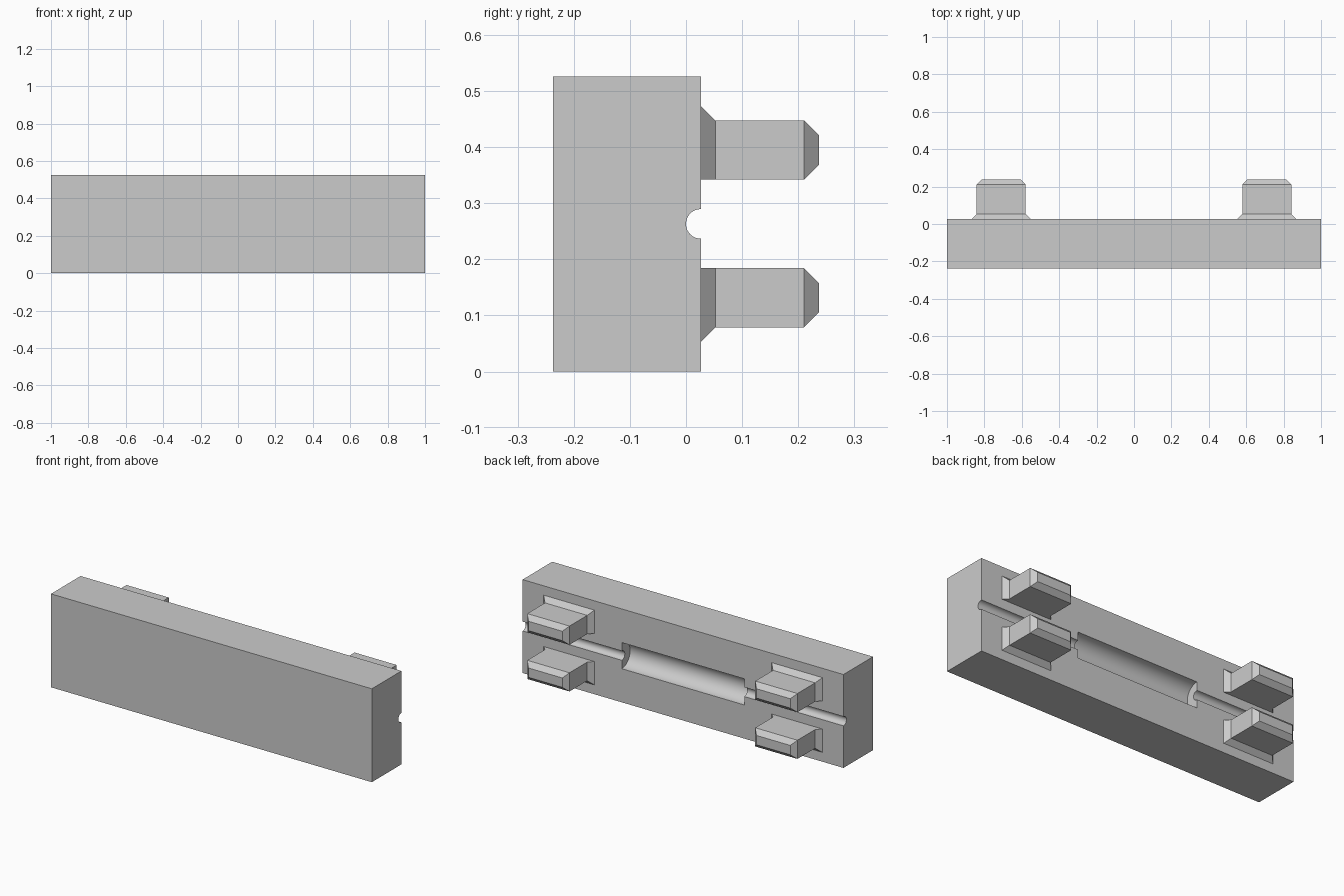
import bpy, bmesh, math

cube = bpy.data.objects.get("Cube")
if cube:
    bpy.data.objects.remove(cube, do_unlink=True)

U = 2 / 38                 # design unit: the bar is 38 x 5 x 10 units
MID_Z = 5 * U              # height of the groove line
FRONT, BACK, TIP = -4.5 * U, 0.5 * U, 4.5 * U

grey = bpy.data.materials.new("plain grey")
grey.use_nodes = True
colour = (0.6, 0.6, 0.6, 1)
grey.diffuse_color = colour
grey.node_tree.nodes["Principled BSDF"].inputs["Base Color"].default_value = colour


def make_object(name, bm):
    mesh = bpy.data.meshes.new(name)
    bm.to_mesh(mesh)
    bm.free()
    mesh.materials.append(grey)
    obj = bpy.data.objects.new(name, mesh)
    bpy.context.collection.objects.link(obj)
    return obj


def groove_cutter(name, radius, length):
    bpy.ops.mesh.primitive_cylinder_add(
        vertices=64, radius=radius, depth=length,
        location=(0, BACK, MID_Z), rotation=(0, math.pi / 2, 0))
    obj = bpy.context.object
    obj.name = name
    obj.data.materials.append(grey)
    obj.hide_render = True
    return obj


def peg(name, side, up):
    """Peg with a flared foot (flat on the inner side) and a chamfered tip."""
    c = U / 2
    # Each section: depth, growth in x, growth on outer z, growth on inner z
    sections = [(BACK, c, c, 0), (BACK + c, 0, 0, 0),
                (TIP - c, 0, 0, 0), (TIP, -c, -c, -c)]
    cx, half = side * 13.5 * U, 2.5 * U
    bm = bmesh.new()
    rings = []
    for y, gx, outer, inner in sections:
        x = half + gx
        lo, hi = 1.5 * U - inner, 3.5 * U + outer
        rings.append([bm.verts.new((cx + sx * x, y, MID_Z + up * h))
                      for sx, h in ((-1, lo), (1, lo), (1, hi), (-1, hi))])
    for a, b in zip(rings, rings[1:]):
        for i in range(4):
            j = (i + 1) % 4
            bm.faces.new((a[i], a[j], b[j], b[i]))
    bm.faces.new(rings[-1])
    foot = bm.faces.new(rings[0])
    bmesh.ops.recalc_face_normals(bm, faces=bm.faces)
    bmesh.ops.delete(bm, geom=[foot], context='FACES_ONLY')
    return make_object(name, bm)


# Bar
bm = bmesh.new()
bmesh.ops.create_cube(bm, size=1)
bmesh.ops.scale(bm, vec=(2, BACK - FRONT, 10 * U), verts=bm.verts)
bmesh.ops.translate(bm, vec=(0, (FRONT + BACK) / 2, MID_Z), verts=bm.verts)
bar = make_object("bar", bm)

# Narrow full-length groove and wide central recess
cutters = [groove_cutter("groove_cutter", 0.5 * U, 2.2),
           groove_cutter("recess_cutter", 1.4 * U, 14.5 * U)]
for cutter in cutters:
    mod = bar.modifiers.new(cutter.name, 'BOOLEAN')
    mod.operation = 'DIFFERENCE'
    mod.solver = 'EXACT'
    mod.object = cutter

bpy.ops.object.select_all(action='DESELECT')
bar.select_set(True)
bpy.context.view_layer.objects.active = bar
for cutter in cutters:
    bpy.ops.object.modifier_apply(modifier=cutter.name)
    bpy.data.objects.remove(cutter, do_unlink=True)
bpy.ops.object.shade_smooth_by_angle(angle=math.radians(30))

# Four pegs on the back
for side, side_name in ((1, "left"), (-1, "right")):
    for up, up_name in ((1, "upper"), (-1, "lower")):
        peg(f"{up_name}_{side_name}_peg", side, up)
